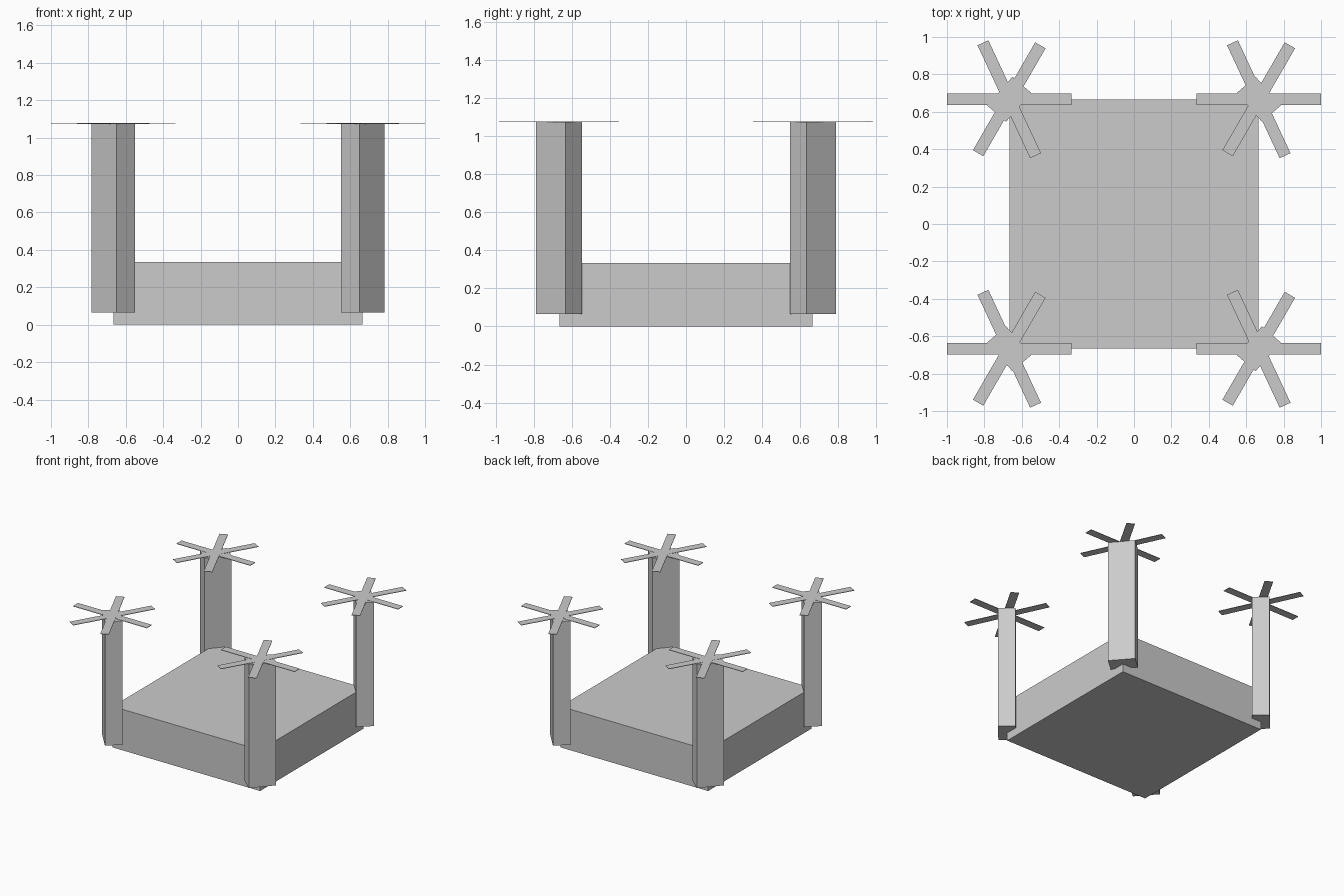
import bpy
from math import radians

if "Cube" in bpy.data.objects:
    bpy.data.objects.remove(bpy.data.objects["Cube"])


def box(name, size, centre, turn=0.0):
    """Box of full size, turned about z, with its scale applied to the mesh."""
    bpy.ops.mesh.primitive_cube_add(size=1, location=centre,
                                    rotation=(0, 0, radians(turn)))
    ob = bpy.context.object
    ob.name = name
    for v in ob.data.vertices:
        v.co = [c * s for c, s in zip(v.co, size)]
    return ob


CORNER = 0.667
POST_BOTTOM, POST_TOP = 0.065, 1.075

# Square slab
box("base", (1.332, 1.332, 0.334), (0, 0, 0.167))

for side, sx in (("left", -1), ("right", 1)):
    for end, sy in (("front", -1), ("back", 1)):
        x, y = sx * CORNER, sy * CORNER
        # Flat post, wide face turned outwards along the diagonal
        box(f"{end}_{side}_post", (0.205, 0.132, POST_TOP - POST_BOTTOM),
            (x, y, (POST_TOP + POST_BOTTOM) / 2), -sx * sy * 49)
        # Three thin crossed blades on top, same orientation on every post
        for i, turn in enumerate((0, 60, 115)):
            box(f"{end}_{side}_blade_{i + 1}", (0.666, 0.064, 0.004),
                (x, y, POST_TOP + 0.0005 * i), turn)
